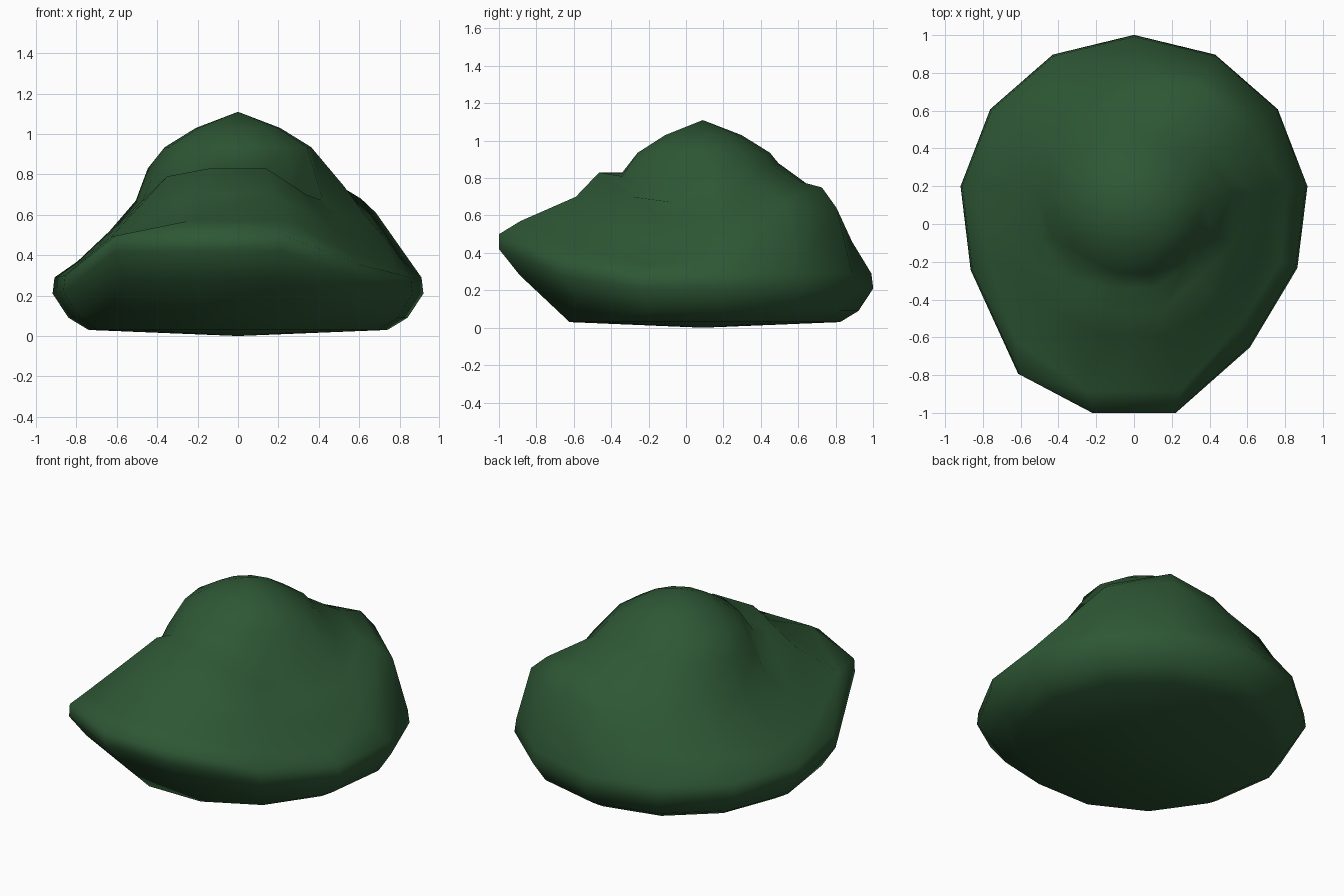
import bpy, bmesh, math

if "Cube" in bpy.data.objects:
    bpy.data.objects.remove(bpy.data.objects["Cube"])

N = 13          # sides around the mound
CY = 0.09       # pole position in y

# Folded upper rings: radius and height per side, clockwise from the back
FOLDS = [
    ([.41, .42, .48, .53, .45, .42, .45, .45, .45, .46, .45, .45, .43],
     [.88, .87, .81, .74, .67, .70, .81, .83, .80, .77, .83, .83, .87]),
    ([.62, .60, .64, .64, .56, .51, .58, .58, .53, .52, .51, .53, .57],
     [.73, .78, .73, .59, .58, .70, .83, .83, .79, .64, .67, .70, .73]),
    ([.72, .73, .74, .73, .72, .68, .71, .71, .71, .67, .64, .68, .71],
     [.61, .75, .68, .49, .46, .55, .70, .70, .66, .52, .52, .55, .59]),
    ([.81, .82, .83, .82, .83, .85, 1.02, 1.02, .95, .82, .80, .80, .80],
     [.46, .64, .61, .37, .33, .41, .57, .57, .49, .38, .37, .40, .44]),
]
# How strongly the front lip is pulled out and up, per side
LIP = [0, 0, 0, 0, 0, .3, 1, 1, .98, .05, 0, 0, 0]
# Regular lower rings: radius, height, lip pull in -y, lip lift
LOWER = [(.915, .29, .215, .21), (.925, .21, .205, .21), (.845, .09, .17, .19), (.745, .03, 0, 0)]


def point(k, r, z, dy=0):
    a = math.pi / 2 - 2 * math.pi * k / N
    return (r * math.cos(a), CY + .985 * r * math.sin(a) - dy, z)


# Rings from the dome down to the base
rings = [[point(k, .21, 1.03) for k in range(N)],
         [point(k, .365, .935) for k in range(N)]]
for rs, zs in FOLDS:
    rings.append([point(k, rs[k], zs[k]) for k in range(N)])
for r, z, dy, dz in LOWER:
    rings.append([point(k, r, z + dz * LIP[k], dy * LIP[k]) for k in range(N)])

# Skin the rings and close both poles
bm = bmesh.new()
rows = [[bm.verts.new(p) for p in ring] for ring in rings]
top = bm.verts.new((0, CY, 1.11))
base = bm.verts.new((0, CY, 0))
for k in range(N):
    j = (k + 1) % N
    bm.faces.new((top, rows[0][k], rows[0][j]))
    bm.faces.new((base, rows[-1][j], rows[-1][k]))
    for up, low in zip(rows, rows[1:]):
        bm.faces.new((up[k], low[k], low[j], up[j]))
bmesh.ops.recalc_face_normals(bm, faces=bm.faces)
for f in bm.faces:
    f.smooth = True
mesh = bpy.data.meshes.new("mound")
bm.to_mesh(mesh)
bm.free()
mound = bpy.data.objects.new("mound", mesh)
bpy.context.collection.objects.link(mound)

# Dark green surface
mat = bpy.data.materials.new("dark_green")
mat.diffuse_color = (0.027, 0.095, 0.035, 1)
mat.use_nodes = True
mat.node_tree.nodes["Principled BSDF"].inputs["Base Color"].default_value = mat.diffuse_color
mesh.materials.append(mat)
